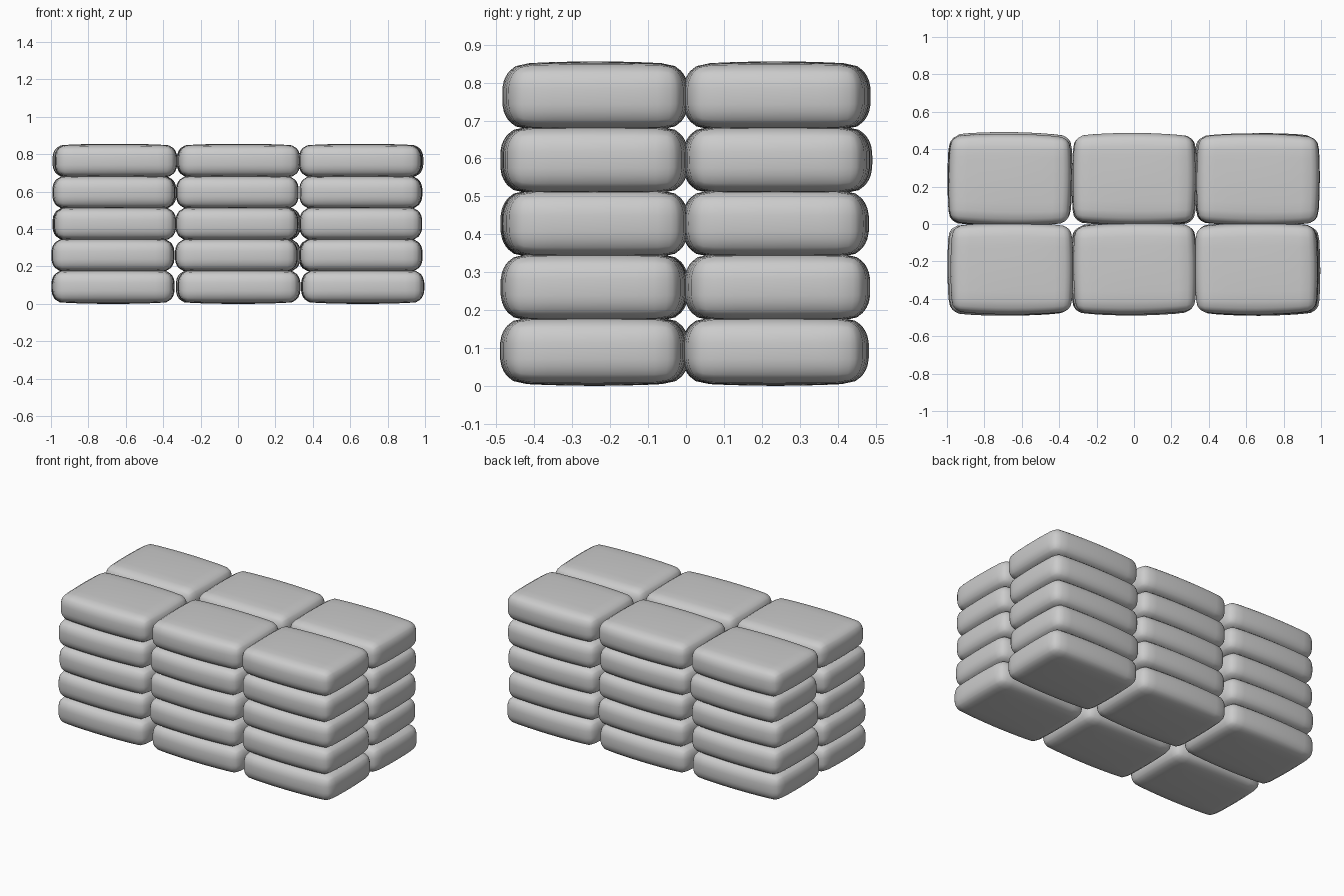
import bpy, bmesh, random
from math import sin, pi, radians
from mathutils import Vector

if "Cube" in bpy.data.objects:
    bpy.data.objects.remove(bpy.data.objects["Cube"])

random.seed(4)
HALF = Vector((0.318, 0.228, 0.083))   # sack half size at its corners
ROUND = Vector((0.055, 0.055, 0.066))  # edge rounding on each axis
BULGE = Vector((0.010, 0.017, 0.009))  # extra swelling at face centres


def sack_point(co):
    # rounded box, then each face swells toward its middle
    u = Vector([sin(c * pi / 2) for c in co])
    p = Vector([u[i] * HALF[i] for i in range(3)])
    core = Vector([max(-(HALF[i] - ROUND[i]), min(HALF[i] - ROUND[i], p[i])) for i in range(3)])
    d = Vector([(p[i] - core[i]) / ROUND[i] for i in range(3)])
    if d.length > 1e-6:
        d.normalize()
    q = Vector([core[i] + d[i] * ROUND[i] for i in range(3)])
    n = [q[i] / HALF[i] for i in range(3)]
    for i in range(3):
        j, k = [a for a in range(3) if a != i]
        fall = (1 - n[j] ** 2) * (1 - n[k] ** 2) if i == 2 else 1 - n[1 - i] ** 2
        q[i] += BULGE[i] * n[i] * fall
    return q


def make_sack(name, loc, yaw):
    bm = bmesh.new()
    bmesh.ops.create_cube(bm, size=2)
    bmesh.ops.subdivide_edges(bm, edges=bm.edges[:], cuts=11, use_grid_fill=True)
    for v in bm.verts:
        v.co = sack_point(v.co)
    for f in bm.faces:
        f.smooth = True
    mesh = bpy.data.meshes.new(name)
    bm.to_mesh(mesh)
    bm.free()
    obj = bpy.data.objects.new(name, mesh)
    obj.location = loc
    obj.rotation_euler.z = yaw
    bpy.context.collection.objects.link(obj)


# five layers of three by two sacks, each slightly out of line
for layer in range(5):
    for col, x in enumerate((-0.662, 0.0, 0.660)):
        for row, y in enumerate((-0.240, 0.241)):
            jx, jy = random.uniform(-0.009, 0.009), random.uniform(-0.006, 0.006)
            turn = radians(random.uniform(-0.8, 0.8))
            turn += pi * random.randint(0, 1)
            make_sack(f"sack_{layer}_{col}_{row}", (x + jx, y + jy, 0.092 + 0.168 * layer), turn)
